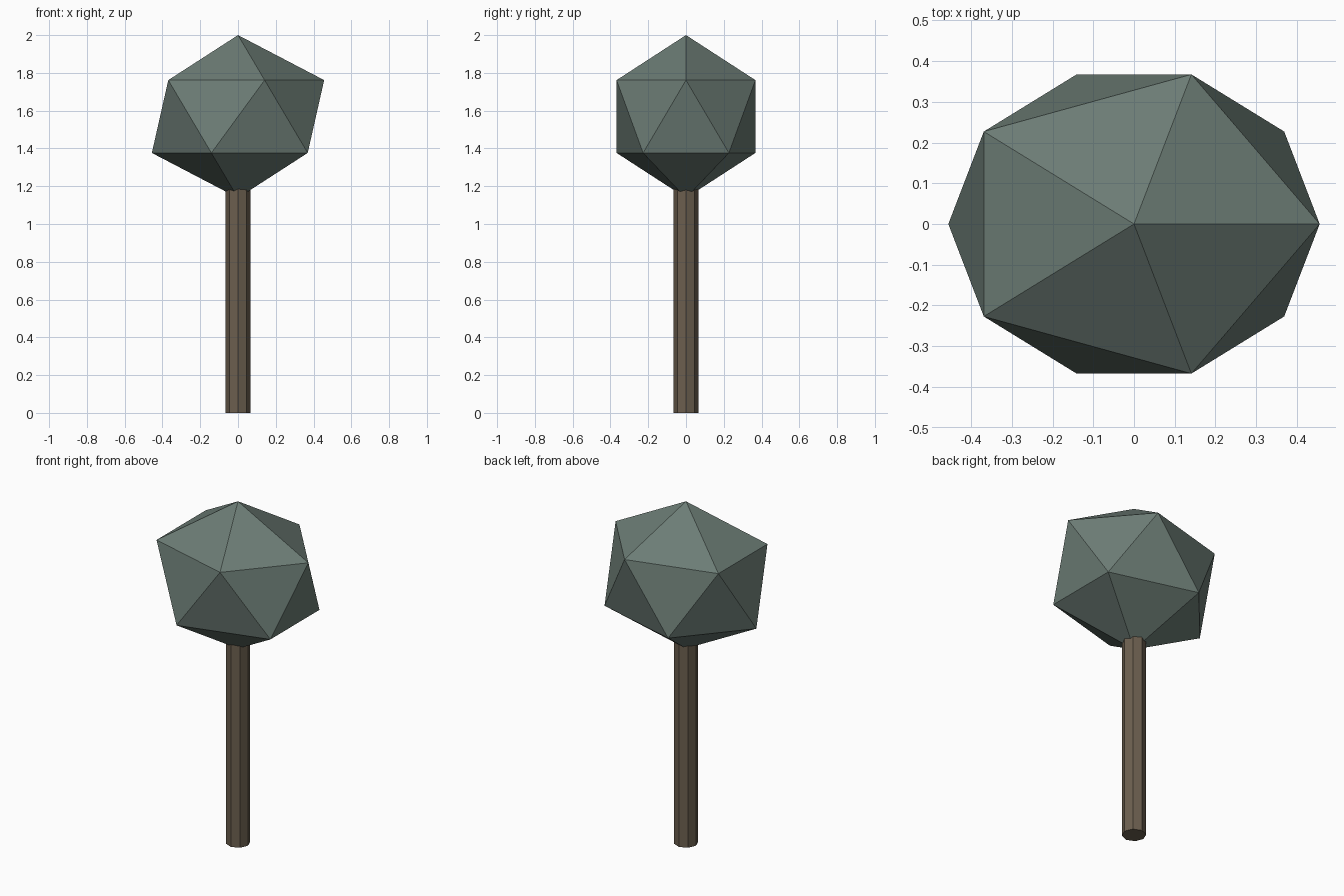
import bpy

if "Cube" in bpy.data.objects:
    bpy.data.objects.remove(bpy.data.objects["Cube"])


def material(name, rgb):
    m = bpy.data.materials.new(name)
    m.diffuse_color = (*rgb, 1.0)
    m.use_nodes = True
    m.node_tree.nodes["Principled BSDF"].inputs["Base Color"].default_value = m.diffuse_color
    return m


def finish(name, mat):
    ob = bpy.context.object
    ob.name = name
    ob.data.materials.append(mat)
    bpy.ops.object.transform_apply(location=False, rotation=False, scale=True)
    return ob


bark = material("brown bark", (0.15, 0.115, 0.078))
leaf = material("grey green leaves", (0.15, 0.202, 0.178))

# Trunk: thin eight-sided post running into the crown
TRUNK_TOP = 1.2
bpy.ops.mesh.primitive_cylinder_add(vertices=8, radius=0.065, depth=TRUNK_TOP,
                                    location=(0, 0, TRUNK_TOP / 2))
finish("trunk", bark)

# Crown: icosahedron stretched a little along x
bpy.ops.mesh.primitive_ico_sphere_add(subdivisions=1, radius=1,
                                      location=(0, 0, 1.569))
bpy.context.object.scale = (0.51, 0.432, 0.431)
finish("crown", leaf)
